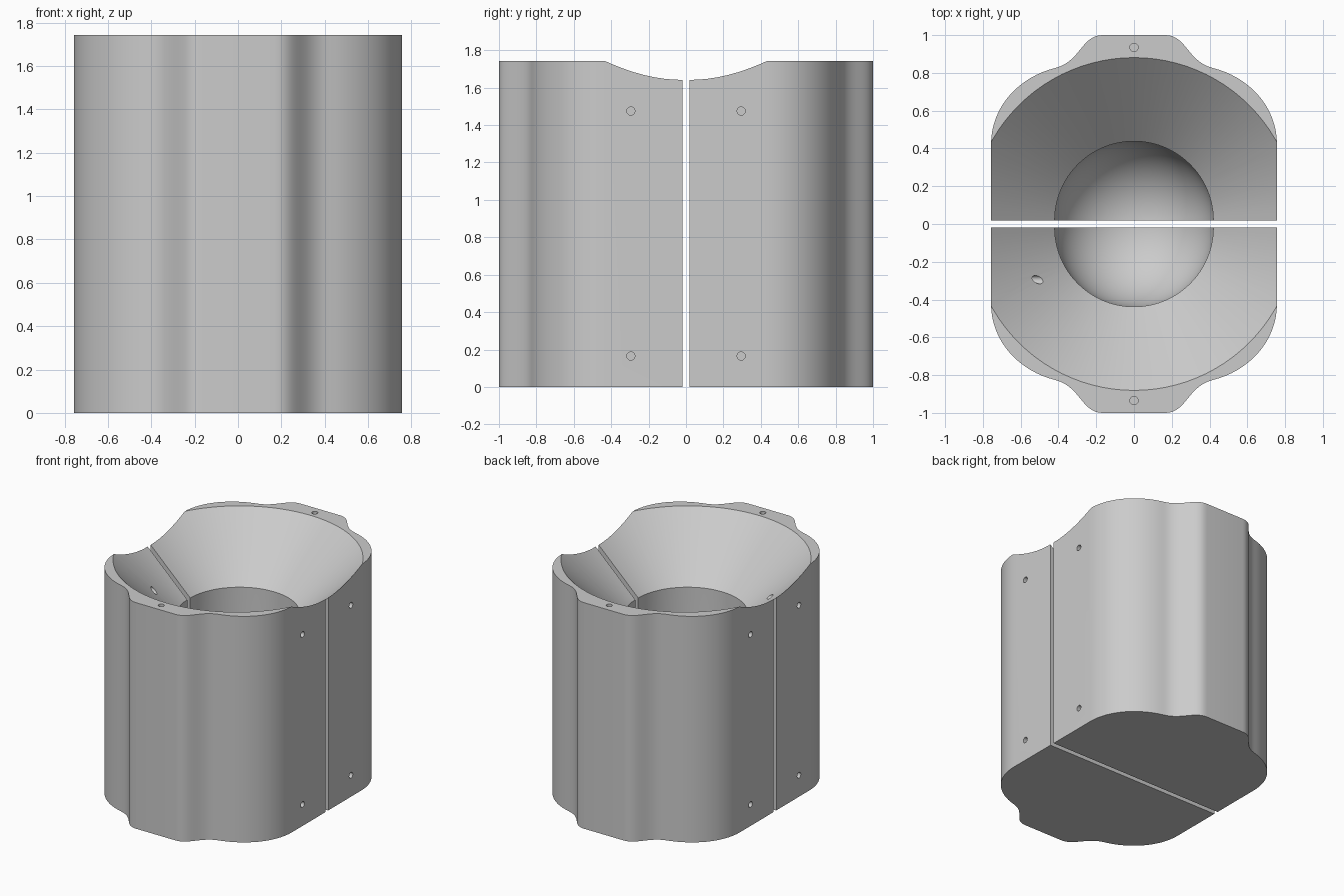
import bpy, bmesh, math
from mathutils import Vector
from mathutils.geometry import interpolate_bezier

if "Cube" in bpy.data.objects:
    bpy.data.objects.remove(bpy.data.objects["Cube"])

H, GAP = 1.742, 0.018      # block height, half width of the split
HOLE_R, HOLE_Y = 0.022, 0.295

grey = bpy.data.materials.new("light grey")
grey.diffuse_color = (0.6, 0.6, 0.6, 1)
grey.use_nodes = True
grey.node_tree.nodes["Principled BSDF"].inputs["Base Color"].default_value = grey.diffuse_color


def make_object(name, bm):
    bmesh.ops.recalc_face_normals(bm, faces=bm.faces)
    mesh = bpy.data.meshes.new(name)
    bm.to_mesh(mesh)
    bm.free()
    mesh.materials.append(grey)
    obj = bpy.data.objects.new(name, mesh)
    bpy.context.collection.objects.link(obj)
    return obj


def bezier(*pts):
    return interpolate_bezier(*[Vector((x, y, 0)) for x, y in pts], 17)


def block(name, side):
    """Half block: flat side walls, rounded shoulders and a central boss."""
    right = [Vector((0.757, GAP, 0))]
    right += bezier((0.757, 0.42), (0.757, 0.63), (0.60, 0.78), (0.42, 0.825))
    right += bezier((0.42, 0.825), (0.28, 0.86), (0.28, 1.0), (0.165, 1.0))[1:]
    outline = right + [Vector((-p.x, p.y, 0)) for p in reversed(right)]
    bm = bmesh.new()
    face = bm.faces.new([bm.verts.new((p.x, p.y * side, 0)) for p in outline])
    top = bmesh.ops.extrude_face_region(bm, geom=[face])["geom"]
    bmesh.ops.translate(bm, vec=(0, 0, H),
                        verts=[v for v in top if isinstance(v, bmesh.types.BMVert)])
    return make_object(name, bm)


def cavity(side, seg=96):
    """Lathed cutter: round bottom, straight neck, conical funnel."""
    r, zc, neck, extra = 0.42, 0.62, 1.322, 0.1
    slope = (0.863 - r) / (H - neck)
    prof = [(r * math.sin(a), zc - r * math.cos(a))
            for a in (math.pi / 2 * i / 20 for i in range(1, 21))]
    prof += [(r, neck), (0.863 + extra * slope, H + extra)]
    bm = bmesh.new()
    rings = [[bm.verts.new((q * math.cos(2 * math.pi * i / seg),
                            side * GAP + q * math.sin(2 * math.pi * i / seg), z))
              for i in range(seg)] for q, z in prof]
    for a, b in zip(rings, rings[1:]):
        for i in range(seg):
            j = (i + 1) % seg
            bm.faces.new((a[i], a[j], b[j], b[i]))
    tip = bm.verts.new((0, side * GAP, zc - r))
    for i in range(seg):
        bm.faces.new((tip, rings[0][(i + 1) % seg], rings[0][i]))
    bm.faces.new(rings[-1])
    return make_object("cavity_cutter", bm)


def drill(start, end):
    """Cylindrical cutter between two points."""
    a, b = Vector(start), Vector(end)
    bm = bmesh.new()
    bmesh.ops.create_cone(bm, cap_ends=True, segments=24, radius1=HOLE_R,
                          radius2=HOLE_R, depth=(b - a).length)
    bm.transform((b - a).to_track_quat('Z', 'Y').to_matrix().to_4x4())
    bmesh.ops.translate(bm, vec=(a + b) / 2, verts=bm.verts)
    return make_object("hole_cutter", bm)


for name, side in (("front_half", -1), ("back_half", 1)):
    half = block(name, side)
    cutters = [cavity(side)]
    # pin hole in the top of the boss
    cutters.append(drill((0, side * 0.935, H + 0.05), (0, side * 0.935, H - 0.2)))
    # screw holes in the side walls; one runs through to the funnel
    for sx in (-1, 1):
        for z in (0.165, 1.475):
            through = sx < 0 and side < 0 and z > 1
            inner = 0.40 if through else 0.60
            cutters.append(drill((sx * 0.80, side * HOLE_Y, z),
                                 (sx * inner, side * HOLE_Y, z)))
    for c in cutters:
        mod = half.modifiers.new("cut", 'BOOLEAN')
        mod.operation, mod.solver, mod.object = 'DIFFERENCE', 'EXACT', c
    # bake the cuts, then drop the cutters
    deps = bpy.context.evaluated_depsgraph_get()
    baked = bpy.data.meshes.new_from_object(half.evaluated_get(deps))
    half.modifiers.clear()
    half.data = baked
    for c in cutters:
        bpy.data.objects.remove(c)
    bpy.ops.object.select_all(action='DESELECT')
    half.select_set(True)
    bpy.context.view_layer.objects.active = half
    bpy.ops.object.shade_smooth_by_angle(angle=math.radians(25))
